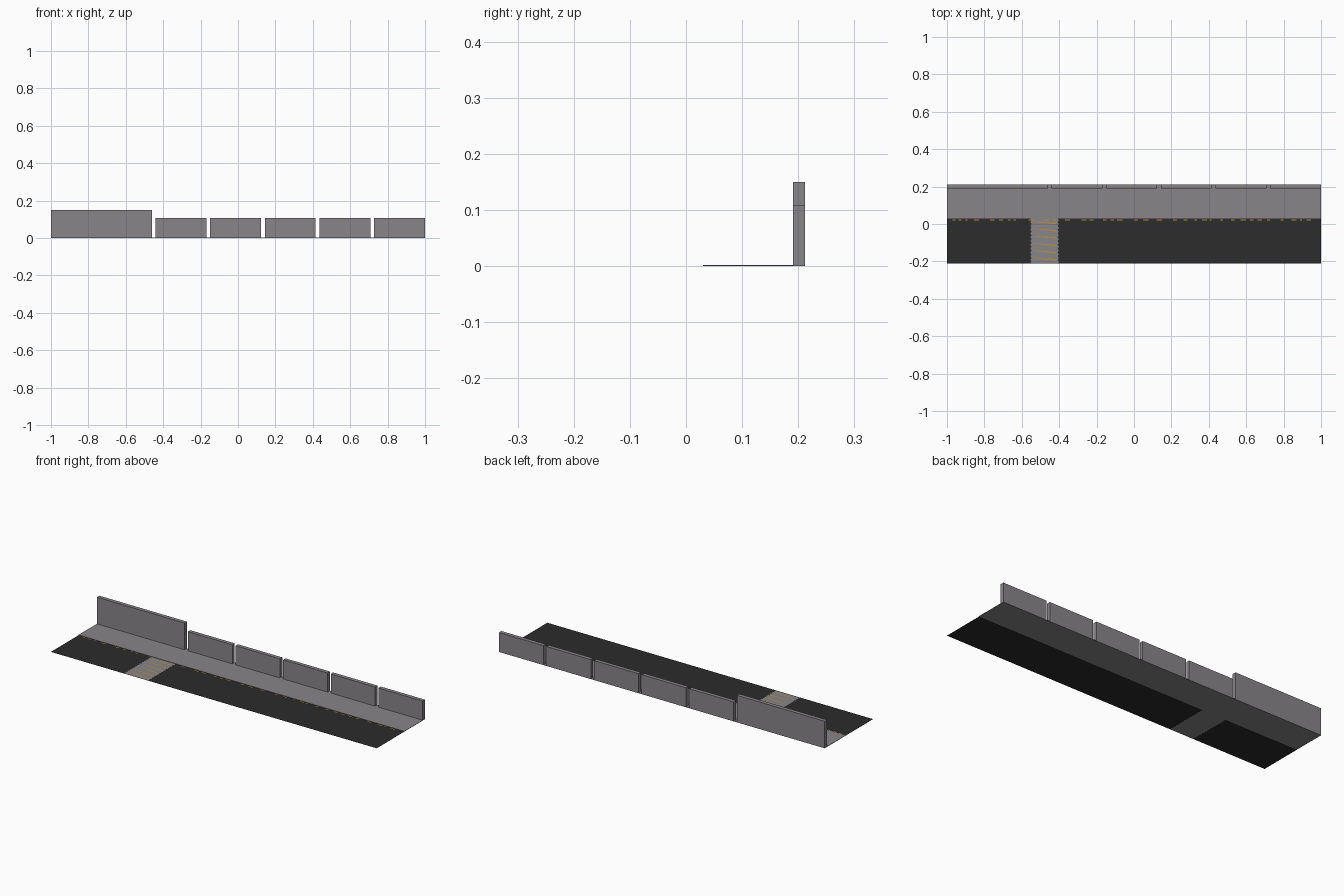
import bpy, bmesh, random

if "Cube" in bpy.data.objects:
    bpy.data.objects.remove(bpy.data.objects["Cube"])
random.seed(4)


def material(name, rgb):
    m = bpy.data.materials.new(name)
    m.diffuse_color = (*rgb, 1)
    m.use_nodes = True
    m.node_tree.nodes["Principled BSDF"].inputs["Base Color"].default_value = m.diffuse_color
    return m


concrete = material("concrete grey", (0.25, 0.235, 0.25))
asphalt = material("asphalt dark", (0.025, 0.025, 0.025))
orange = material("worn orange paint", (0.5, 0.28, 0.05))

HALF = 0.212      # half depth of the whole piece
KERB = 0.03       # y where road meets pavement


def finish(name, bm, mat):
    me = bpy.data.meshes.new(name)
    bm.to_mesh(me)
    bm.free()
    me.materials.append(mat)
    ob = bpy.data.objects.new(name, me)
    bpy.context.collection.objects.link(ob)
    return ob


def box(name, x0, x1, y0, y1, z0, z1, mat):
    bm = bmesh.new()
    bmesh.ops.create_cube(bm, size=1)
    for v in bm.verts:
        v.co = (x0 + (v.co.x + .5) * (x1 - x0),
                y0 + (v.co.y + .5) * (y1 - y0),
                z0 + (v.co.z + .5) * (z1 - z0))
    return finish(name, bm, mat)


def sheet(name, left, right, mat):
    """Flat ground strip between two edges of matching (x, y) points."""
    bm = bmesh.new()
    l = [bm.verts.new((x, y, 0)) for x, y in left]
    r = [bm.verts.new((x, y, 0)) for x, y in right]
    for i in range(len(l) - 1):
        bm.faces.new((l[i], r[i], r[i + 1], l[i + 1]))
    return finish(name, bm, mat)


def edge(x, tooth=0.0, n=24):
    return [(x + (tooth if i % 2 else -tooth), -HALF + (HALF + KERB) * i / n)
            for i in range(n + 1)]


# Road on both sides of the crossing, sharing its ragged edges
cross_left, cross_right = edge(-0.551, 0.003), edge(-0.405, 0.003)
sheet("road_left", edge(-1), cross_left, asphalt)
sheet("road_crossing", cross_left, cross_right, concrete)
sheet("road_right", cross_right, edge(1), asphalt)

# Raised pavement
box("pavement", -1, 1, KERB, HALF, 0, 0.002, concrete)

# Wall panels: one tall, five low
box("tall_wall", -1, -0.461, 0.191, HALF, 0, 0.15, concrete)
for i in range(5):
    x = -0.441 + 0.2922 * i
    box(f"low_wall_{i + 1}", x, x + 0.272, 0.191, HALF, 0, 0.108, concrete)


# Thin paint: slanted slivers on the crossing
bm = bmesh.new()
for i in range(6):
    y = 0.015 - 0.039 * i
    bm.faces.new([bm.verts.new(p) for p in (
        (-0.54, y - 0.002, 0.0006), (-0.415, y - 0.016, 0.0006),
        (-0.415, y - 0.008, 0.0006), (-0.54, y, 0.0006))])
finish("crossing_paint", bm, orange)

# Worn dashes beside the kerb
bm = bmesh.new()
x = -0.97
while x < 0.95:
    w = random.uniform(0.01, 0.03)
    bm.faces.new([bm.verts.new(p) for p in (
        (x, 0.02, 0.0006), (x + w, 0.02, 0.0006),
        (x + w, 0.025, 0.0006), (x, 0.025, 0.0006))])
    x += w + random.uniform(0.01, 0.07)
finish("kerb_paint", bm, orange)
